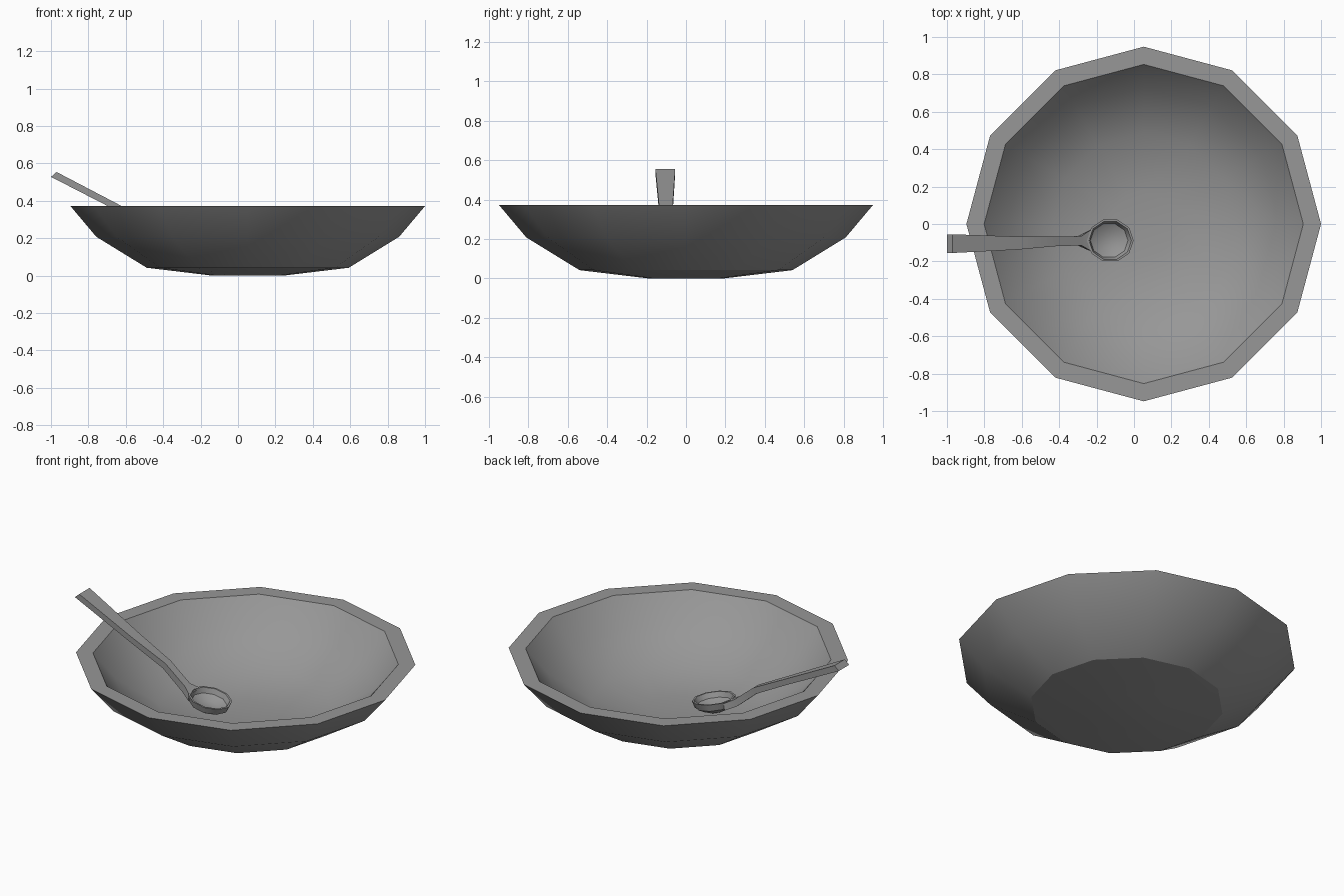
import bpy, bmesh, math
from mathutils import Vector

if "Cube" in bpy.data.objects:
    bpy.data.objects.remove(bpy.data.objects["Cube"])

grey = bpy.data.materials.new("dark_grey")
grey.diffuse_color = (0.31, 0.31, 0.31, 1)
grey.use_nodes = True
grey.node_tree.nodes["Principled BSDF"].inputs["Base Color"].default_value = grey.diffuse_color


def finish(name, bm, angle=35):
    bmesh.ops.recalc_face_normals(bm, faces=bm.faces)
    me = bpy.data.meshes.new(name)
    bm.to_mesh(me)
    bm.free()
    me.materials.append(grey)
    ob = bpy.data.objects.new(name, me)
    bpy.context.collection.objects.link(ob)
    bpy.ops.object.select_all(action='DESELECT')
    ob.select_set(True)
    bpy.context.view_layer.objects.active = ob
    bpy.ops.object.shade_smooth_by_angle(angle=math.radians(angle))
    return ob


def skin(name, rings, angle=35):
    """Join rings of points with quads and cap both ends."""
    bm = bmesh.new()
    loops = [[bm.verts.new(p) for p in ring] for ring in rings]
    n = len(loops[0])
    for a, b in zip(loops, loops[1:]):
        for i in range(n):
            j = (i + 1) % n
            bm.faces.new((a[i], a[j], b[j], b[i]))
    bm.faces.new(loops[0])
    bm.faces.new(loops[-1])
    return finish(name, bm, angle)


def lathe(name, profile, sides, angle=35):
    rings = [[(r * math.cos(math.tau * i / sides), r * math.sin(math.tau * i / sides), z)
              for i in range(sides)] for r, z in profile]
    return skin(name, rings, angle)


# Bowl: twelve-sided outside; the inside is the same profile scaled down about the rim
RIM = 0.372
outside = [(0.19, 0), (0.54, 0.042), (0.81, 0.208), (0.948, RIM)]
inside = [(r * 0.9, RIM + (z - RIM) * 0.9) for r, z in reversed(outside)]
bowl = lathe("bowl", outside + inside, 12)
bowl.location = (0.052, 0, 0)
# Crease around the foot of the bowl (second ring of vertices)
for e in bowl.data.edges:
    if all(12 <= v < 24 for v in e.vertices):
        e.use_edge_sharp = True

# Spoon dish: shallow cup tilted down toward its tip
dish = lathe("spoon_dish", [(0.06, -0.07), (0.108, -0.04), (0.118, 0),
                            (0.107, 0), (0.095, -0.03), (0.05, -0.053)], 10, 40)
dish.location = (-0.127, -0.088, 0.117)
dish.rotation_euler = (0, math.radians(11), 0)
dish.scale = (1.08, 0.99, 1)

# Spoon handle: x, y, z, width, half-thickness offset (x, z)
sections = [(-0.985, -0.105, 0.541, 0.10, 0.015, 0.013),
            (-0.63, -0.102, 0.357, 0.07, 0.008, 0.015),
            (-0.42, -0.093, 0.247, 0.05, 0.010, 0.016),
            (-0.29, -0.09, 0.138, 0.05, 0.010, 0.018),
            (-0.235, -0.088, 0.110, 0.11, 0.003, 0.020)]
rings = []
for x, y, z, w, dx, dz in sections:
    c, up, side = Vector((x, y, z)), Vector((dx, 0, dz)), Vector((0, w / 2, 0))
    rings.append([c - side - up, c + side - up, c + side + up, c - side + up])
skin("spoon_handle", rings, 30)
